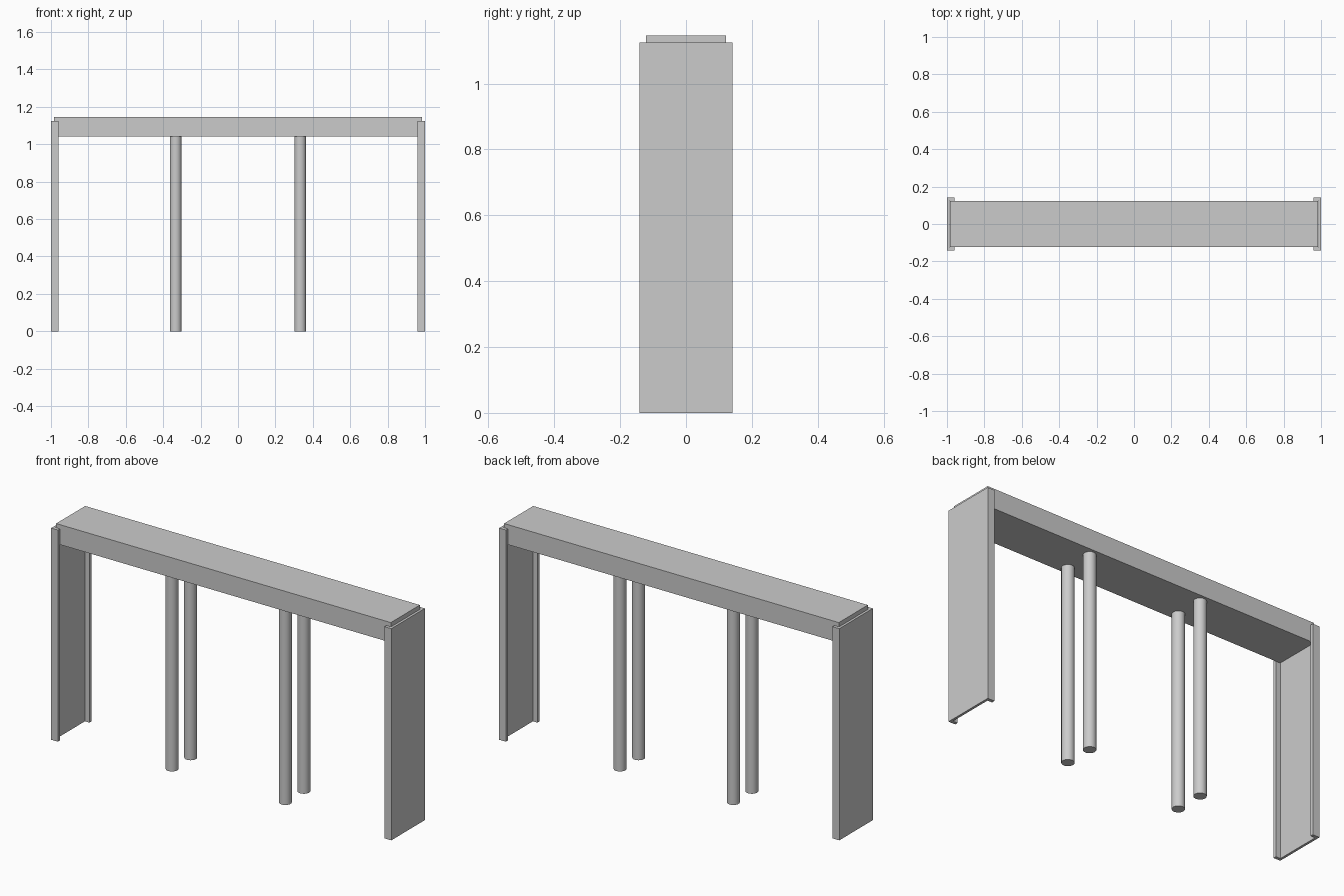
import bpy, bmesh

if "Cube" in bpy.data.objects:
    bpy.data.objects.remove(bpy.data.objects["Cube"])

def box(name, x0, x1, y0, y1, z0, z1):
    bpy.ops.mesh.primitive_cube_add(size=1, location=((x0+x1)/2, (y0+y1)/2, (z0+z1)/2))
    ob = bpy.context.object
    ob.name = name
    ob.scale = (x1-x0, y1-y0, z1-z0)
    bpy.ops.object.transform_apply(location=False, rotation=False, scale=True)
    return ob

def prism(name, profile, height):
    # extrude an (x, y) outline upward from the ground
    bm = bmesh.new()
    face = bm.faces.new([bm.verts.new((x, y, 0)) for x, y in profile])
    ext = bmesh.ops.extrude_face_region(bm, geom=[face])
    top = [v for v in ext["geom"] if isinstance(v, bmesh.types.BMVert)]
    bmesh.ops.translate(bm, verts=top, vec=(0, 0, height))
    bmesh.ops.recalc_face_normals(bm, faces=bm.faces)
    me = bpy.data.meshes.new(name)
    bm.to_mesh(me)
    bm.free()
    ob = bpy.data.objects.new(name, me)
    bpy.context.collection.objects.link(ob)
    return ob

# Bridge deck
box("deck", -0.984, 0.984, -0.122, 0.122, 1.04, 1.146)

# Channel-shaped end walls: thin web outside, flanges wrapping the deck sides
channel = [(1, -0.141), (1, 0.141), (0.96, 0.141), (0.96, 0.124),
           (0.987, 0.124), (0.987, -0.124), (0.96, -0.124), (0.96, -0.141)]
for side, s in (("left", -1), ("right", 1)):
    prism(side + "_abutment", [(s*x, y) for x, y in channel], 1.125)

# Round columns in two pairs
for side, x in (("left", -0.333), ("right", 0.333)):
    for place, y in (("front", -0.078), ("back", 0.078)):
        bpy.ops.mesh.primitive_cylinder_add(vertices=32, radius=0.031, depth=1.04,
                                            location=(x, y, 0.52))
        bpy.context.object.name = f"{side}_{place}_column"
        bpy.ops.object.shade_smooth_by_angle()
